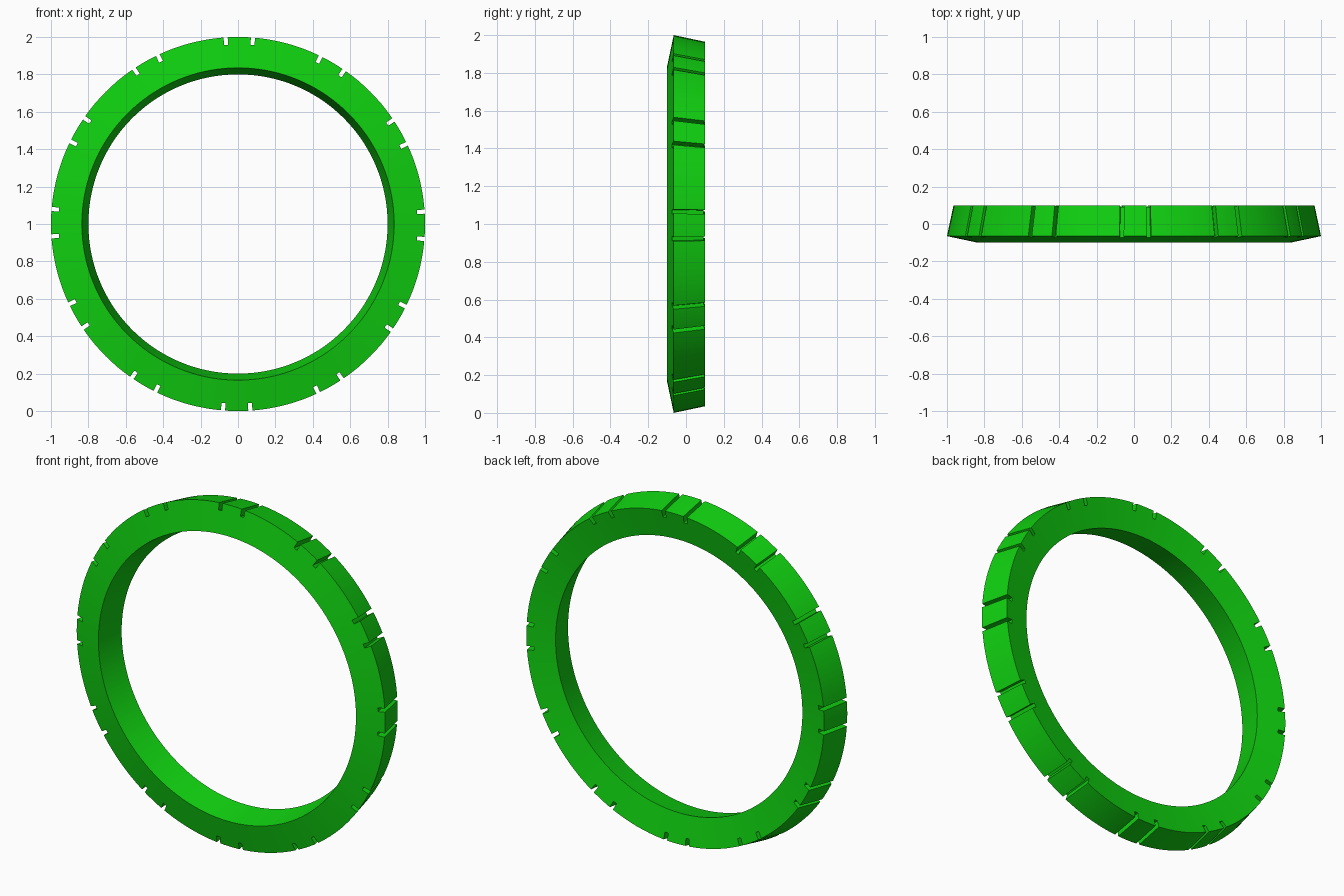
import bpy, bmesh, math
from mathutils import Matrix, Vector

cube = bpy.data.objects.get("Cube")
if cube:
    bpy.data.objects.remove(cube, do_unlink=True)

# Ring material
green = bpy.data.materials.new("bright green")
green.use_nodes = True
colour = (0.005, 0.63, 0.005, 1.0)
green.diffuse_color = colour
green.node_tree.nodes["Principled BSDF"].inputs["Base Color"].default_value = colour

CENTRE = Vector((0, 0, 1))
SEGMENTS = 144
# Tilted square cross-section as (radius, y)
PROFILE = [(0.835, -0.1), (1.0, -0.065), (0.965, 0.1), (0.80, 0.065)]


def finish(bm, name):
    bmesh.ops.recalc_face_normals(bm, faces=bm.faces)
    mesh = bpy.data.meshes.new(name)
    bm.to_mesh(mesh)
    bm.free()
    mesh.materials.append(green)
    obj = bpy.data.objects.new(name, mesh)
    bpy.context.collection.objects.link(obj)
    return obj


# Ring body, the profile swept around the y axis
bm = bmesh.new()
rings = []
for i in range(SEGMENTS):
    a = math.tau * i / SEGMENTS
    rings.append([bm.verts.new(CENTRE + Vector((r * math.sin(a), y, r * math.cos(a))))
                  for r, y in PROFILE])
for i in range(SEGMENTS):
    p, q = rings[i], rings[(i + 1) % SEGMENTS]
    for j in range(4):
        k = (j + 1) % 4
        bm.faces.new((p[j], p[k], q[k], q[j]))
ring = finish(bm, "notched_ring")

# Notch cutter: twelve pairs of narrow slots that follow the slope of the rim
NOTCH_WIDTH, NOTCH_DEPTH = 0.022, 0.041
slope = math.atan2(0.035, 0.165)
bm = bmesh.new()
for pair in range(12):
    for side in (-4.2, 4.2):
        angle = math.radians(pair * 30 + 0.4 + side)
        bmesh.ops.create_cube(bm, size=1, matrix=(
            Matrix.Translation(CENTRE)
            @ Matrix.Rotation(angle, 4, 'Y')
            @ Matrix.Translation((0, 0.0175, 0.9825))
            @ Matrix.Rotation(-slope, 4, 'X')
            @ Matrix.Diagonal((NOTCH_WIDTH, 0.4, 2 * NOTCH_DEPTH, 1))))
cutter = finish(bm, "notch_cutter")
cutter.hide_render = True

# Cut the slots, then discard the cutter
cut = ring.modifiers.new("notches", 'BOOLEAN')
cut.operation = 'DIFFERENCE'
cut.solver = 'EXACT'
cut.object = cutter
bpy.ops.object.select_all(action='DESELECT')
ring.select_set(True)
bpy.context.view_layer.objects.active = ring
bpy.ops.object.modifier_apply(modifier=cut.name)
bpy.data.objects.remove(cutter, do_unlink=True)

bpy.ops.object.shade_smooth_by_angle(angle=math.radians(30))
